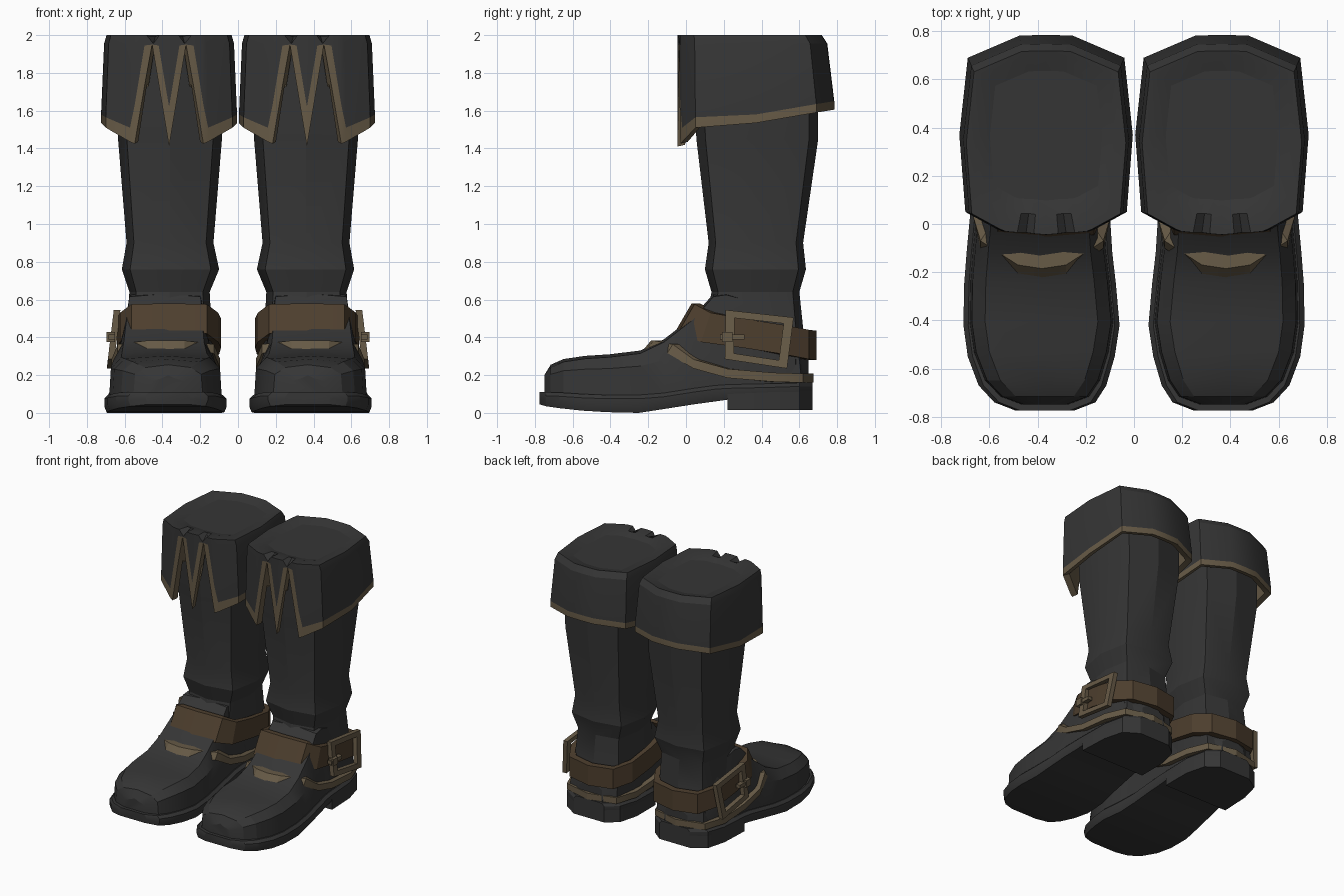
import bpy
import bmesh
import math

if "Cube" in bpy.data.objects:
    bpy.data.objects.remove(bpy.data.objects["Cube"])


def material(name, rgb):
    m = bpy.data.materials.new(name)
    m.use_nodes = True
    m.diffuse_color = (*rgb, 1)
    m.node_tree.nodes["Principled BSDF"].inputs["Base Color"].default_value = (*rgb, 1)
    return m


LEATHER = material("charcoal leather", (0.036, 0.036, 0.036))
STRAP = material("brown strap", (0.075, 0.049, 0.027))
TRIM = material("tan trim", (0.135, 0.103, 0.062))


def loft(name, rings, mats, tints=None, closed=False, caps=True):
    """Skin equal rings of points, then mirror them to the other boot."""
    bm = bmesh.new()
    vs = [[bm.verts.new(p) for p in r] for r in rings]
    n = len(rings[0])
    for i in range(len(rings) if closed else len(rings) - 1):
        a, b = vs[i], vs[(i + 1) % len(rings)]
        for j in range(n):
            k = (j + 1) % n
            f = bm.faces.new((a[j], a[k], b[k], b[j]))
            f.material_index = tints[i] if tints else 0
    if caps and not closed:
        bm.faces.new(vs[0])
        bm.faces.new(vs[-1])
    bmesh.ops.remove_doubles(bm, verts=bm.verts, dist=0.0005)
    bmesh.ops.recalc_face_normals(bm, faces=bm.faces)
    mesh = bpy.data.meshes.new(name)
    bm.to_mesh(mesh)
    bm.free()
    for m in mats:
        mesh.materials.append(m)
    ob = bpy.data.objects.new(name, mesh)
    bpy.context.collection.objects.link(ob)
    bpy.ops.object.select_all(action="DESELECT")
    ob.select_set(True)
    bpy.context.view_layer.objects.active = ob
    bpy.ops.object.shade_smooth_by_angle(angle=math.radians(22))
    ob.modifiers.new("other boot", "MIRROR").use_mirror_merge = False
    return ob


def both_sides(half):
    """Complete a half outline whose first and last points lie on the middle."""
    return half + [(-p[0], *p[1:]) for p in half[-2:0:-1]]


def scaled(p, c, s):
    return c[0] + (p[0] - c[0]) * s, c[1] + (p[1] - c[1]) * s


# Leg shaft: height and x, y limits
SHAFT = [(0.2, 0.13, 0.62, 0.1, 0.65), (0.45, 0.14, 0.59, 0.1, 0.62),
         (0.64, 0.15, 0.575, 0.135, 0.6), (0.76, 0.1, 0.615, 0.1, 0.635),
         (0.9, 0.13, 0.59, 0.12, 0.62), (1.45, 0.085, 0.635, 0.055, 0.7),
         (1.95, 0.08, 0.65, 0.03, 0.7)]
OCTAGON = both_sides([(0, -1), (0.83, -0.85), (1, 0), (0.83, 0.85), (0, 1)])
loft("leg_shaft", [[((a + b) / 2 + u * (b - a) / 2, (c + d) / 2 + v * (d - c) / 2, z)
                    for u, v in OCTAGON] for z, a, b, c, d in SHAFT], [LEATHER])

# Foot stations: y, x limits, sole bottom, sole top, upper top
FOOT = [(-0.775, 0.25, 0.49, 0.045, 0.11, 0.2), (-0.74, 0.16, 0.58, 0.035, 0.11, 0.255),
        (-0.67, 0.115, 0.645, 0.025, 0.108, 0.285), (-0.55, 0.08, 0.69, 0.012, 0.1, 0.302),
        (-0.42, 0.06, 0.708, 0.004, 0.095, 0.31), (-0.25, 0.075, 0.705, 0, 0.095, 0.33),
        (-0.12, 0.09, 0.695, 0.02, 0.105, 0.39), (0.04, 0.1, 0.68, 0.045, 0.13, 0.51),
        (0.15, 0.108, 0.665, 0.06, 0.145, 0.63), (0.22, 0.11, 0.66, 0.07, 0.15, 0.64),
        (0.45, 0.11, 0.65, 0.08, 0.155, 0.58), (0.6, 0.15, 0.61, 0.08, 0.16, 0.42),
        (0.67, 0.24, 0.5, 0.08, 0.16, 0.3)]
sole, upper = [], []
for y, a, b, zb, zs, zt in FOOT:
    sole.append([(a + 0.012, y, zb), (b - 0.012, y, zb), (b, y, zb + 0.03), (b, y, zs - 0.02),
                 (b - 0.02, y, zs), (a + 0.02, y, zs), (a, y, zs - 0.02), (a, y, zb + 0.03)])
    a, b, w = a + 0.025, b - 0.025, y * 0.968
    knee = min(zs + 0.65 * (zt - zs), 0.28)
    upper.append([(a, w, zs - 0.03), (a + 0.01, w, knee), (a + 0.065, w, zt - 0.015),
                  ((a + b) / 2, w, zt), (b - 0.065, w, zt - 0.015), (b - 0.01, w, knee),
                  (b, w, zs - 0.03)])
loft("sole", sole, [LEATHER])
loft("foot_upper", upper, [LEATHER])
heel = [(max(s[0], 0.205), *s[1:]) for s in FOOT if s[0] > 0.2]
loft("heel_block", [[(a, y, 0.015), (b, y, 0.015), (b, y, 0.13), (a, y, 0.13)]
                    for y, a, b, *_ in heel], [LEATHER])

# Folded cuff: offset from the middle, y, hem height, upper edge of the trim
CUFF = both_sides([(0, -0.045, 1.41, 1.62), (0.055, -0.04, 1.74, 1.945),
                   (0.09, -0.035, 1.95, 1.95), (0.13, -0.035, 1.73, 1.945),
                   (0.182, -0.03, 1.425, 1.63), (0.207, -0.02, 1.435, 1.51),
                   (0.335, 0.05, 1.51, 1.565), (0.36, 0.37, 1.535, 1.58),
                   (0.325, 0.69, 1.59, 1.635), (0.11, 0.782, 1.605, 1.65), (0, 0.785, 1.605, 1.65)])
FRONT, MID = (0, -0.04), (0, 0.36)


def cuff_ring(centre, s, height):
    ring = []
    for p in CUFF:
        x, y = scaled(p, centre, s)
        ring.append((0.365 + x, y, height(p)))
    return ring


def level(z):
    # the rim dips where the two slits meet it
    return lambda p: min(z, 1.955) if p[2] == 1.95 else z


loft("folded_cuff", [
    cuff_ring(MID, 0.83, lambda p: max(p[2], 1.7)),
    cuff_ring(MID, 0.9, lambda p: p[2] + 0.01),
    cuff_ring(MID, 1, lambda p: p[2]),
    cuff_ring(MID, 1, lambda p: p[3]),
    cuff_ring(FRONT, 0.955, level(1.955)),
    cuff_ring(FRONT, 0.92, level(2.0)),
    cuff_ring(MID, 0.8, lambda p: 1.995),
    cuff_ring(MID, 0.64, lambda p: 1.975)],
    [LEATHER, TRIM], tints=[1, 1, 1, 0, 0, 0, 0], caps=False)
loft("boot_lining", [cuff_ring(MID, 0.66, lambda p: z) for z in (1.9, 1.976)], [LEATHER])


def band(name, columns, cx, height, mat):
    """Closed strip round the ankle; columns hold offset, y, low edge, lean."""
    def ring(s, top):
        out = []
        for p in both_sides(columns):
            x, y = scaled((p[0], p[1] + top * p[3]), (0, 0.32), s)
            out.append((cx + x, y, p[2] + top * height))
        return out
    loft(name, [ring(0.86, 0), ring(1, 0), ring(1, 1), ring(0.86, 1)], [mat], closed=True)


# Ankle strap, tilted down towards the back
band("ankle_strap", [(0, -0.06, 0.425, 0.09), (0.2, -0.045, 0.42, 0.09), (0.26, 0.08, 0.375, 0.05),
                     (0.275, 0.3, 0.345, 0), (0.265, 0.52, 0.31, 0), (0.19, 0.65, 0.285, 0),
                     (0, 0.69, 0.28, 0)], 0.365, 0.155, STRAP)

# Piping that points forward over the instep
band("instep_piping", [(0, -0.225, 0.335, 0.04), (0.1, -0.21, 0.335, 0.04), (0.255, -0.1, 0.315, 0.03),
                       (0.288, 0.04, 0.235, 0), (0.282, 0.22, 0.185, 0), (0.275, 0.46, 0.165, 0),
                       (0.215, 0.62, 0.16, 0), (0, 0.675, 0.16, 0)], 0.382, 0.048, TRIM)

# Buckle frame on the outer side
CORNERS = [(0.21, 0.545), (0.57, 0.505), (0.535, 0.235), (0.205, 0.285)]


def frame(s, out):
    pts = [scaled(c, (0.38, 0.392), s) for c in CORNERS]
    return [(0.64 + out + (0.4 - z) * 0.12, y, z) for y, z in pts]


loft("buckle_frame", [frame(1, 0), frame(1, 0.035), frame(0.72, 0.035), frame(0.72, 0)],
     [TRIM], closed=True)


def block(name, x, y, z, mat):
    loft(name, [[(x[0], y[i], z[0]), (x[1], y[i], z[0]), (x[1], y[i], z[1]), (x[0], y[i], z[1])]
                for i in (0, 1)], [mat])


# Buckle prong and its loop over the frame
block("buckle_prong", (0.65, 0.685), (0.18, 0.31), (0.388, 0.415), TRIM)
block("prong_loop", (0.65, 0.695), (0.19, 0.245), (0.375, 0.428), TRIM)
